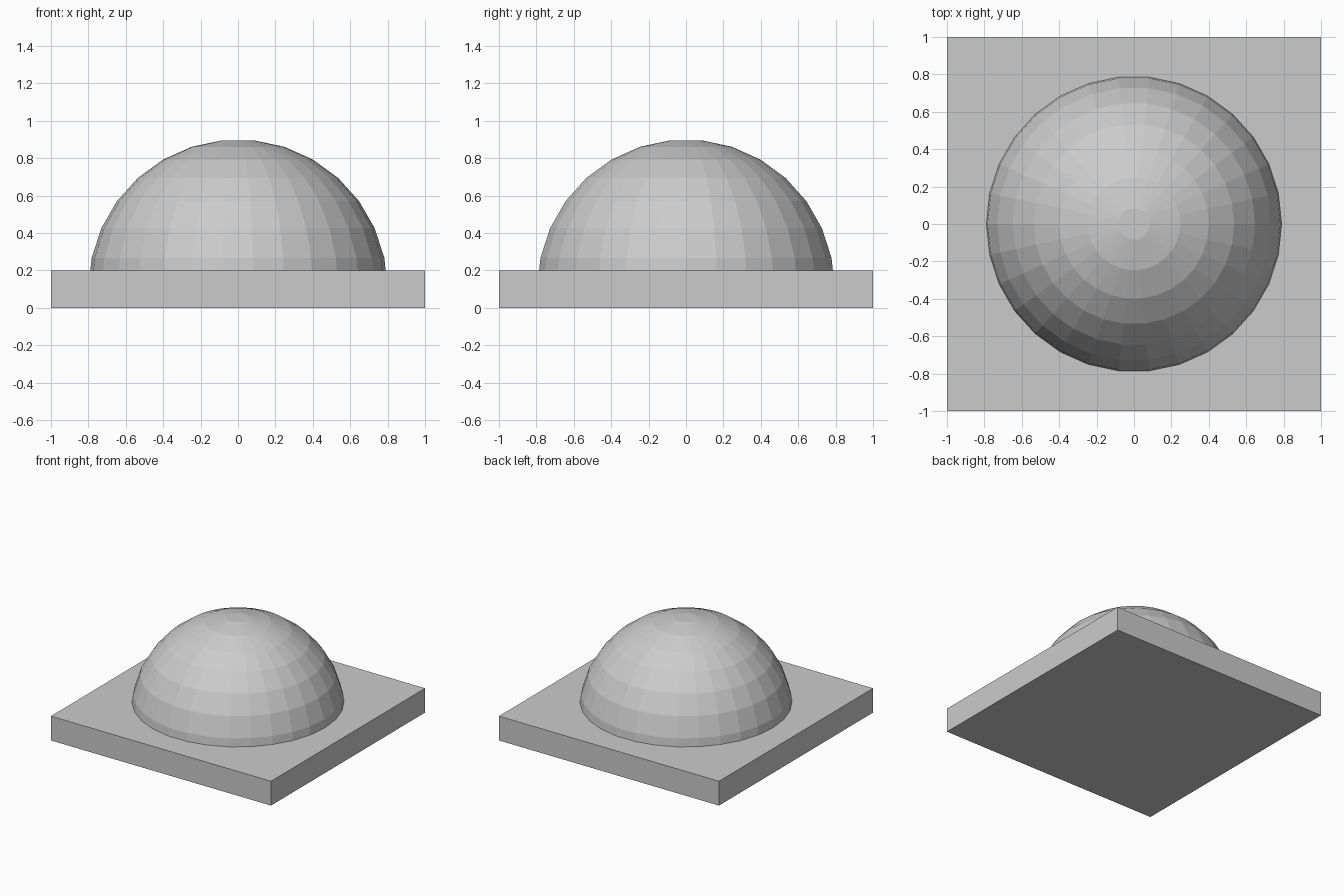
import bpy, bmesh
from math import sin, cos, radians, tau

if "Cube" in bpy.data.objects:
    bpy.data.objects.remove(bpy.data.objects["Cube"])

SIDES = 30
RADIUS = 0.8
CENTRE_Z = 0.1


def finish(name, bm):
    bmesh.ops.recalc_face_normals(bm, faces=bm.faces)
    mesh = bpy.data.meshes.new(name)
    bm.to_mesh(mesh)
    bm.free()
    bpy.context.collection.objects.link(bpy.data.objects.new(name, mesh))


# Square base plate
bm = bmesh.new()
bmesh.ops.create_cube(bm, size=1)
bmesh.ops.scale(bm, vec=(2, 2, 0.2), verts=bm.verts)
bmesh.ops.translate(bm, vec=(0, 0, 0.1), verts=bm.verts)
finish("base_plate", bm)

# Faceted dome: half sphere with a small flat cap, its equator sunk in the plate
bm = bmesh.new()
rings = []
for polar in range(6, 91, 12):
    r = RADIUS * sin(radians(polar))
    z = CENTRE_Z + RADIUS * cos(radians(polar))
    rings.append([bm.verts.new((r * cos(tau * i / SIDES), r * sin(tau * i / SIDES), z))
                  for i in range(SIDES)])
for upper, lower in zip(rings, rings[1:]):
    for i in range(SIDES):
        j = (i + 1) % SIDES
        bm.faces.new((upper[i], lower[i], lower[j], upper[j]))
bm.faces.new(rings[0])
bm.faces.new(rings[-1][::-1])
finish("dome", bm)
